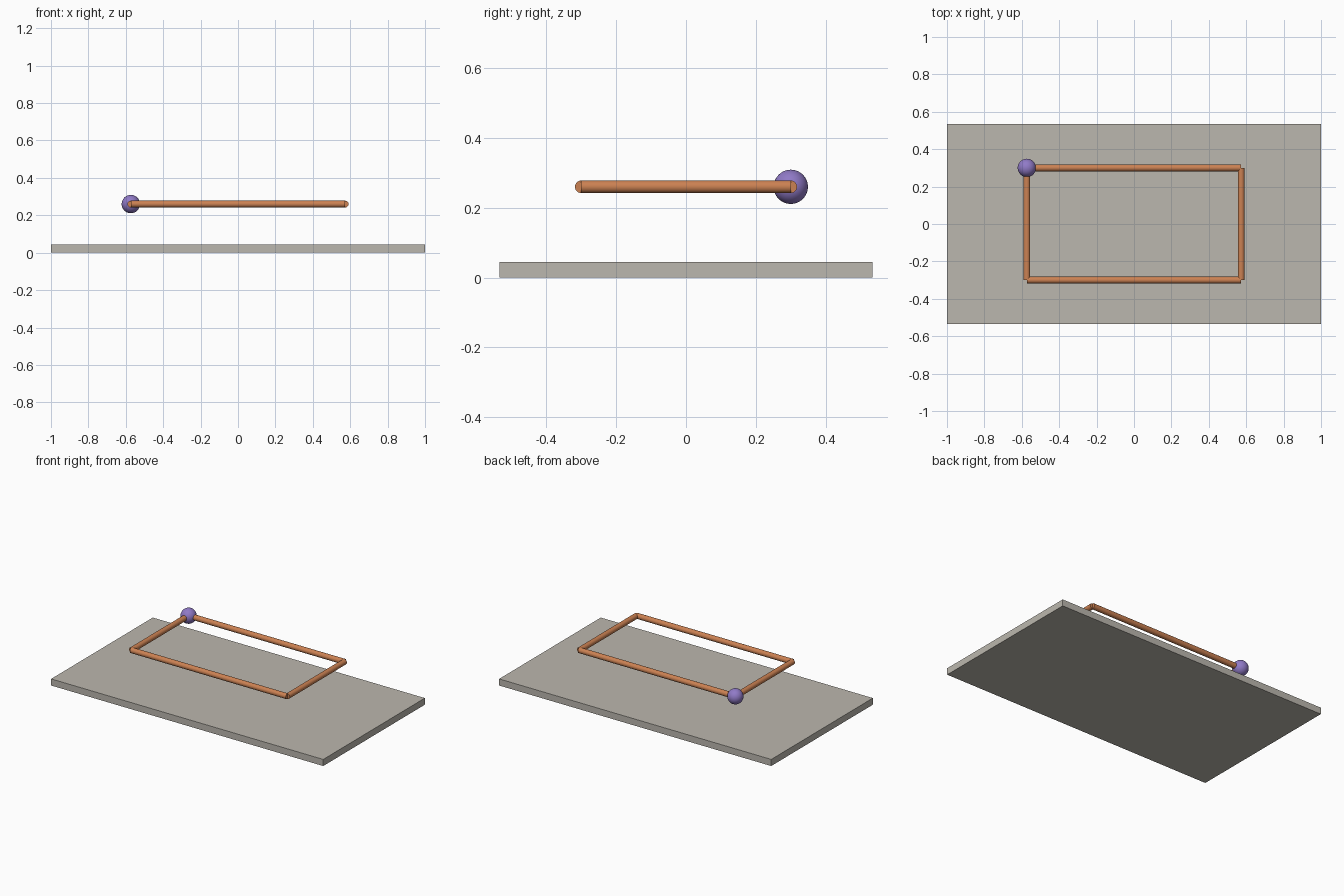
import bpy
import math

cube = bpy.data.objects.get("Cube")
if cube:
    bpy.data.objects.remove(cube, do_unlink=True)


def make_material(name, rgb):
    mat = bpy.data.materials.new(name)
    mat.use_nodes = True
    color = (*rgb, 1)
    mat.diffuse_color = color
    mat.node_tree.nodes["Principled BSDF"].inputs["Base Color"].default_value = color
    return mat


def finish(name, mat, smooth=True):
    obj = bpy.context.object
    obj.name = name
    obj.data.materials.append(mat)
    if smooth:
        bpy.ops.object.shade_smooth_by_angle(angle=math.radians(40))
    return obj


stone = make_material("warm grey", (0.50, 0.475, 0.425))
copper = make_material("copper orange", (0.60, 0.22, 0.085))
violet = make_material("violet", (0.28, 0.195, 0.57))

LENGTH, DEPTH, THICK = 2.0, 1.067, 0.044
HALF_X, HALF_Y, LOOP_Z = 0.573, 0.30, 0.26
TUBE_R, BALL_R = 0.018, 0.049

# Flat base slab
bpy.ops.mesh.primitive_cube_add(size=1, location=(0, 0, THICK / 2))
slab = finish("base_slab", stone, smooth=False)
slab.dimensions = (LENGTH, DEPTH, THICK)
bpy.ops.object.transform_apply(location=False, rotation=False, scale=True)


# Rectangular loop of four straight rods, butted at the corners
def rod(name, location, length, rotation):
    bpy.ops.mesh.primitive_cylinder_add(vertices=32, radius=TUBE_R, depth=length,
                                        location=location, rotation=rotation)
    finish(name, copper)


for side, front_back, left_right in ((-1, "front", "right"), (1, "back", "left")):
    rod(front_back + "_rod", (0, side * HALF_Y, LOOP_Z), 2 * HALF_X, (0, math.pi / 2, 0))
    rod(left_right + "_rod", (side * HALF_X, 0, LOOP_Z), 2 * HALF_Y, (math.pi / 2, 0, 0))

# Ball on the back right corner
bpy.ops.mesh.primitive_uv_sphere_add(segments=48, ring_count=24, radius=BALL_R,
                                     location=(-HALF_X, HALF_Y, LOOP_Z))
finish("corner_ball", violet)
